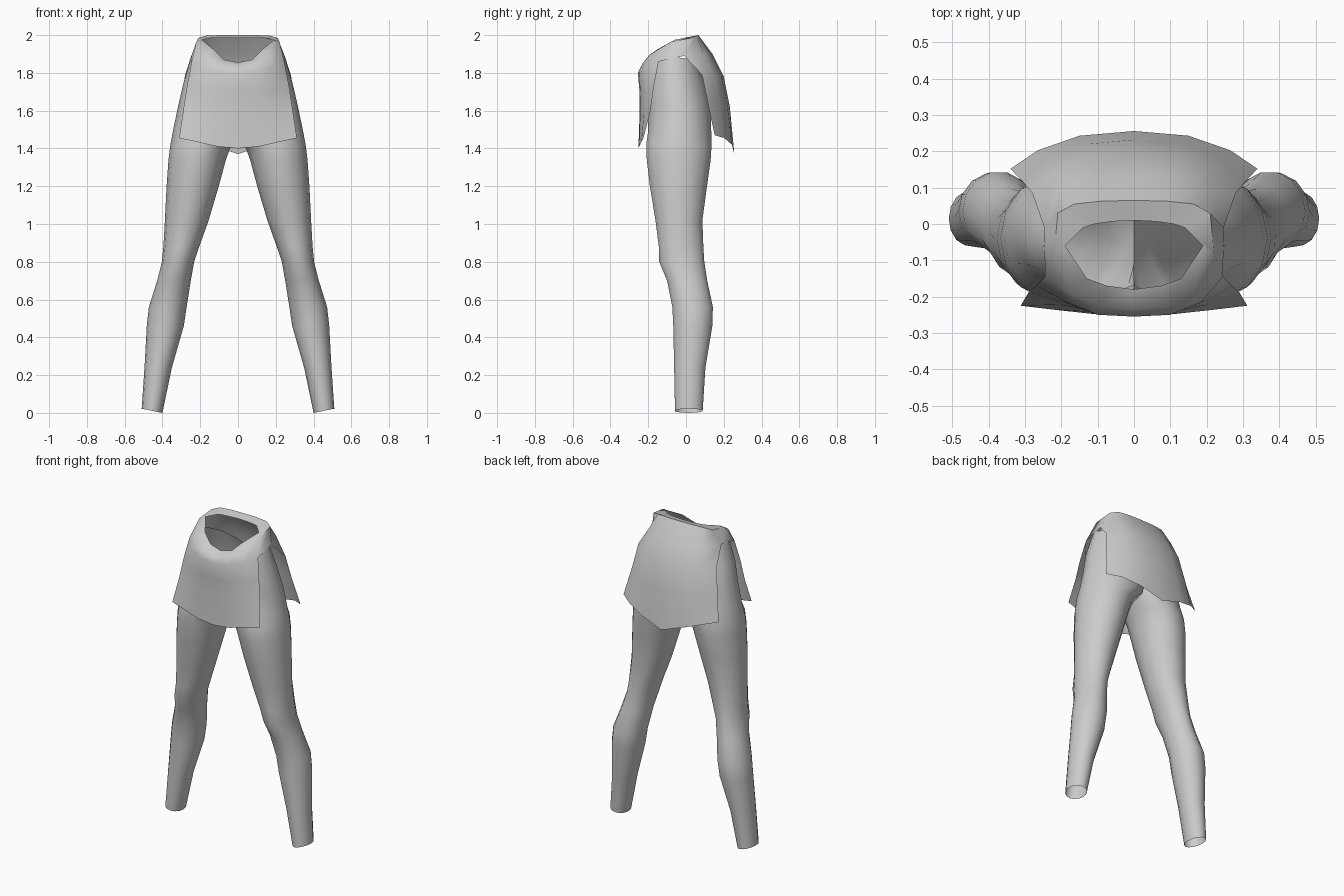
import bpy, bmesh, math

grey = bpy.data.materials.new("plain_grey")
grey.diffuse_color = (0.6, 0.6, 0.6, 1)


def finish(bm, name):
    """Weld, smooth and store a mesh under a part name."""
    bmesh.ops.remove_doubles(bm, verts=bm.verts, dist=0.0005)
    mesh = bpy.data.meshes.new(name)
    bm.to_mesh(mesh)
    bm.free()
    mesh.materials.append(grey)
    obj = bpy.data.objects.new(name, mesh)
    bpy.context.collection.objects.link(obj)
    bpy.context.view_layer.objects.active = obj
    obj.select_set(True)
    bpy.ops.object.shade_smooth_by_angle(angle=math.radians(60))
    obj.select_set(False)


def add_grid(bm, rows, side, closed=False):
    """Skin rows of points; side = 1 or -1 mirrors in x."""
    grid = [[bm.verts.new((side * x, y, z)) for x, y, z in row] for row in rows]
    n = len(rows[0])
    for a, b in zip(grid, grid[1:]):
        for i in range(n if closed else n - 1):
            j = (i + 1) % n
            quad = [a[i], a[j], b[j], b[i]]
            if all(abs(v.co.x) < 1e-5 for v in quad):
                continue  # keep the crotch open between the two halves
            bm.faces.new(quad if side > 0 else quad[::-1])


# Leg rings: z, inner x, outer x, front y, back y, slope of z along x
LEG = [
    (0.00, 0.400, 0.510, -0.060, 0.090, 0.20),
    (0.24, 0.350, 0.495, -0.065, 0.105, 0),
    (0.46, 0.287, 0.483, -0.070, 0.142, 0),
    (0.56, 0.272, 0.472, -0.075, 0.145, 0),
    (0.70, 0.250, 0.428, -0.103, 0.115, 0),
    (0.80, 0.232, 0.403, -0.145, 0.100, 0),
    (0.88, 0.205, 0.395, -0.147, 0.095, 0),
    (1.02, 0.155, 0.387, -0.165, 0.090, 0),
    (1.20, 0.102, 0.378, -0.195, 0.115, 0),
    (1.34, 0.064, 0.368, -0.212, 0.135, 0),
    (1.42, 0.035, 0.358, -0.215, 0.140, 0),
    (1.49, -0.06, 0.345, -0.205, 0.138, 0),
    (1.62, -0.12, 0.318, -0.205, 0.135, 0),
    (1.75, -0.18, 0.288, -0.215, 0.110, 0),
    (1.80, -0.22, 0.248, -0.200, 0.080, 0.34),
]
SIDES = 14


def leg_ring(z, inner, outer, front, back, slope):
    ring = []
    for i in range(SIDES):
        a = math.tau * i / SIDES
        x = (inner + outer) / 2 + (outer - inner) / 2 * math.cos(a)
        y = (front + back) / 2 + (back - front) / 2 * math.sin(a)
        x = max(x, 0.0)
        ring.append((x, y, z + slope * (x - max(inner, 0))))
    return ring


# Both trouser legs, joined at the crotch
bm = bmesh.new()
for side in (1, -1):
    add_grid(bm, [leg_ring(*r) for r in LEG], side, closed=True)
finish(bm, "trouser_legs")

# Skirt yoke: half rows from front centre round to back centre
RIM = [(0, -.18, 1.855), (.075, -.17, 1.87), (.13, -.15, 1.925), (.19, -.06, 1.975),
       (.14, -.01, 1.985), (.11, 0, 1.985), (.06, .007, 1.985), (0, .01, 1.985)]
CREST = [(0, -.235, 1.835), (.09, -.23, 1.85), (.165, -.195, 1.895), (.22, -.08, 1.965),
         (.21, .03, 1.985), (.165, .055, 1.998), (.09, .063, 2.0), (0, .065, 2.0)]
HIP = [(0, -.255, 1.80), (.10, -.25, 1.81), (.185, -.215, 1.835), (.245, -.145, 1.86),
       (.247, -.01, 1.89), (.205, .095, 1.90), (.11, .13, 1.90), (0, .14, 1.90)]
# Front panel rows, centre to slit edge
FRONT = [
    [(0, -.246, 1.70), (.10, -.242, 1.70), (.195, -.215, 1.71), (.270, -.170, 1.73)],
    [(0, -.245, 1.60), (.10, -.243, 1.60), (.205, -.222, 1.60), (.290, -.188, 1.60)],
    [(0, -.252, 1.40), (.11, -.248, 1.41), (.220, -.236, 1.435), (.312, -.225, 1.455)],
]
# Back panel rows, slit edge to centre
BACK = [
    [(.280, .085, 1.79), (.215, .150, 1.785), (.12, .190, 1.78), (0, .200, 1.78)],
    [(.305, .115, 1.64), (.240, .178, 1.63), (.13, .220, 1.62), (0, .232, 1.62)],
    [(.340, .152, 1.47), (.265, .203, 1.455), (.15, .243, 1.42), (0, .256, 1.37)],
]

bm = bmesh.new()
for side in (1, -1):
    add_grid(bm, [RIM, CREST, HIP][::-1], side)
    add_grid(bm, ([HIP[:4]] + FRONT)[::-1], side)
    add_grid(bm, ([HIP[4:]] + BACK)[::-1], side)
finish(bm, "slit_skirt")
